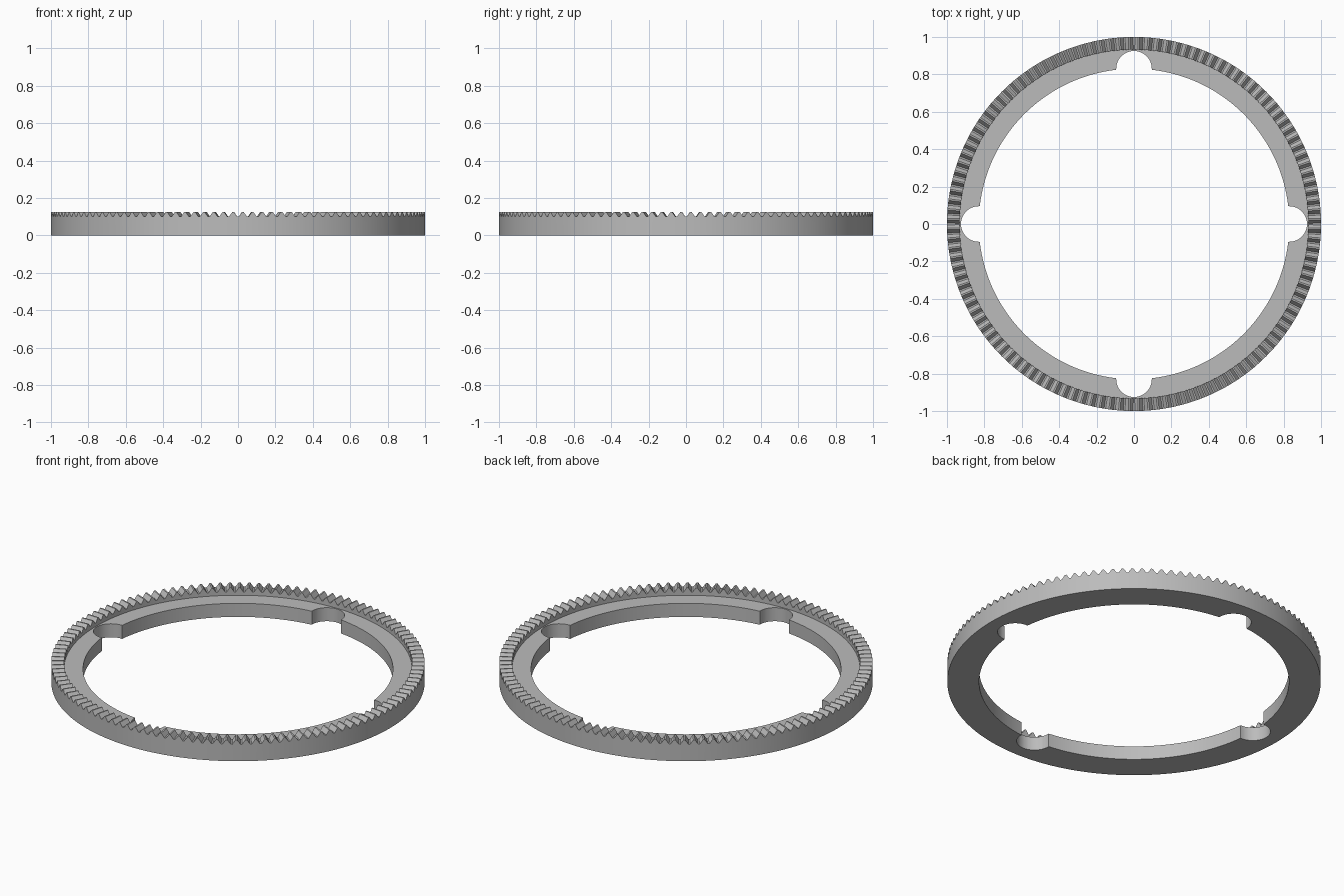
import bpy
import bmesh
from math import sin, cos, asin, sqrt, pi, tau, radians, floor

if "Cube" in bpy.data.objects:
    bpy.data.objects.remove(bpy.data.objects["Cube"], do_unlink=True)

OUTER, RIM, BORE = 1.0, 0.932, 0.83      # radii of wall, tooth band and bore
FLANGE_Z, ROOT_Z, TIP_Z = 0.08, 0.1, 0.125
NOTCH = 0.095                            # radius of the four round notches
TEETH = 120
CORNERS = (0.08, 0.42, 0.58, 0.92)       # root end, tip start, tip end, root start


def tooth_height(angle):
    """Height of the crown teeth at an angle."""
    t = angle / tau * TEETH
    t -= floor(t)
    t = min(t, 1 - t)
    rise = (t - CORNERS[0]) / (CORNERS[1] - CORNERS[0])
    return ROOT_Z + (TIP_Z - ROOT_Z) * max(0, min(1, rise))


def bore_radius(angle):
    """Bore radius, widened by a round notch at each quarter."""
    a = (angle + pi / 4) % (pi / 2) - pi / 4
    gap = NOTCH ** 2 - (BORE * sin(a)) ** 2
    return max(BORE, BORE * cos(a) + sqrt(gap)) if gap > 0 else BORE


# Angles of all tooth corners, plus finer steps round each notch
angles = {round((i + c) / TEETH * tau, 5) for i in range(TEETH) for c in CORNERS}
for quarter in range(4):
    for step in range(-15, 16):
        a = asin(NOTCH / BORE * sin(radians(step * 6)))
        angles.add(round((quarter * pi / 2 + a) % tau, 5))
angles = sorted(angles)

# Sweep the stepped section round the axis
bm = bmesh.new()
sections = []
for a in angles:
    r, z = bore_radius(a), tooth_height(a)
    section = ((r, 0), (OUTER, 0), (OUTER, z), (RIM, z), (RIM, FLANGE_Z), (r, FLANGE_Z))
    sections.append([bm.verts.new((p * cos(a), p * sin(a), h)) for p, h in section])
for i, here in enumerate(sections):
    there = sections[(i + 1) % len(sections)]
    for k in range(len(here)):
        n = (k + 1) % len(here)
        bm.faces.new((here[k], there[k], there[n], here[n]))
bmesh.ops.recalc_face_normals(bm, faces=bm.faces)
mesh = bpy.data.meshes.new("crown_gear_ring")
bm.to_mesh(mesh)
bm.free()

# Plain grey
grey = bpy.data.materials.new("grey")
grey.use_nodes = True
colour = (0.5, 0.5, 0.5, 1)
grey.diffuse_color = colour
grey.node_tree.nodes["Principled BSDF"].inputs["Base Color"].default_value = colour
mesh.materials.append(grey)

ring = bpy.data.objects.new("crown_gear_ring", mesh)
bpy.context.collection.objects.link(ring)
bpy.ops.object.select_all(action='DESELECT')
ring.select_set(True)
bpy.context.view_layer.objects.active = ring
bpy.ops.object.shade_smooth_by_angle(angle=radians(20))
